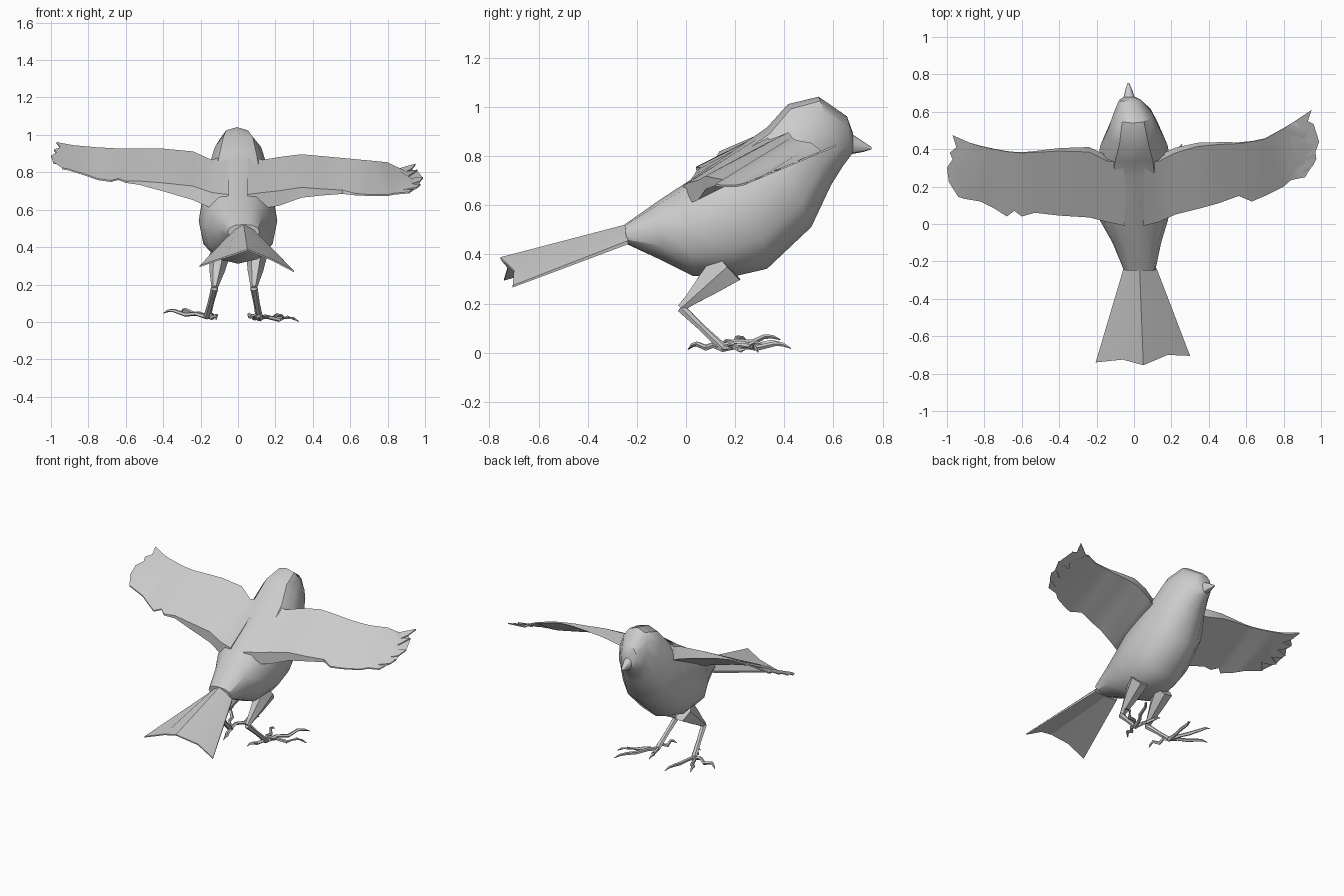
import bpy, bmesh, math
from mathutils import Vector

if "Cube" in bpy.data.objects:
    bpy.data.objects.remove(bpy.data.objects["Cube"])

grey = bpy.data.materials.new("plain_grey")
grey.diffuse_color = (0.6, 0.6, 0.6, 1)
grey.use_nodes = True
grey.node_tree.nodes["Principled BSDF"].inputs["Base Color"].default_value = grey.diffuse_color


def finish(name, bm, angle=40):
    bmesh.ops.recalc_face_normals(bm, faces=bm.faces[:])
    me = bpy.data.meshes.new(name)
    bm.to_mesh(me)
    bm.free()
    me.materials.append(grey)
    me.shade_smooth()
    me.set_sharp_from_angle(angle=math.radians(angle))
    ob = bpy.data.objects.new(name, me)
    bpy.context.collection.objects.link(ob)
    return ob


def loft(name, rings, angle=40):
    """Skin closed rings of equal length and cap both ends."""
    bm = bmesh.new()
    vs = [[bm.verts.new(p) for p in r] for r in rings]
    n = len(vs[0])
    for a, b in zip(vs, vs[1:]):
        for i in range(n):
            j = (i + 1) % n
            bm.faces.new((a[i], a[j], b[j], b[i]))
    bm.faces.new(vs[0])
    bm.faces.new(vs[-1][::-1])
    return finish(name, bm, angle)


def slab(name, top, bottom, faces, outline, angle=30):
    """Thin solid from matching top and bottom points."""
    bm = bmesh.new()
    t = [bm.verts.new(p) for p in top]
    b = [bm.verts.new(p) for p in bottom]
    for f in faces:
        bm.faces.new([t[i] for i in f])
        bm.faces.new([b[i] for i in reversed(f)])
    for i, j in zip(outline, outline[1:] + outline[:1]):
        bm.faces.new((t[i], t[j], b[j], b[i]))
    bmesh.ops.triangulate(bm, faces=[f for f in bm.faces if len(f.verts) > 4])
    return finish(name, bm, angle)


# Body, head: back point (y, z), belly point (y, z), half width, centre x
sections = [
    (-.25, .53, -.24, .45, .085, .03),
    (-.10, .635, -.10, .385, .13, .015),
    (.00, .70, .03, .32, .18, 0),
    (.12, .78, .20, .32, .21, 0),
    (.25, .87, .33, .35, .20, 0),
    (.33, .925, .51, .52, .18, 0),
    (.415, 1.02, .59, .69, .14, 0),
    (.54, 1.05, .64, .77, .105, -.005),
    (.655, .97, .67, .81, .06, -.02),
    (.68, .90, .68, .82, .03, -.025),
]
N = 12


def section_ring(s):
    ty, tz, by, bz, w, cx = s
    ring = []
    for k in range(N):
        a = 2 * math.pi * k / N
        c, d = math.cos(a), math.sin(a)
        c = math.copysign(abs(c) ** .9, c)
        d = math.copysign(abs(d) ** .85, d)
        u = (1 - c) / 2
        ring.append((cx + w * d, ty + (by - ty) * u, tz + (bz - tz) * u))
    return ring


loft("body", [section_ring(s) for s in sections], 35)

# Beak
loft("beak", [section_ring(s) for s in (
    (.665, .905, .665, .815, .034, -.025),
    (.715, .872, .72, .825, .018, -.028),
    (.755, .845, .755, .836, .004, -.03))], 35)

# Tail: ridged fan with a shallow notch on each side
base = [(-.055, -.235, .465), (-.015, -.24, .505), (.03, -.245, .53), (.08, -.24, .505), (.12, -.235, .465)]
tip = [(-.205, -.74, .31), (-.06, -.725, .36), (.05, -.755, .397), (.18, -.70, .345), (.30, -.705, .282)]
top = base + tip
under = [(x, y, .45) for x, y, z in base] + [(x, y, z - .008) for x, y, z in tip]
slab("tail", top, under, [(i, i + 1, i + 6, i + 5) for i in range(4)],
     [0, 1, 2, 3, 4, 9, 8, 7, 6, 5])


# Wings: stations of x, leading y z, trailing y z, thickness; then feather tips
def wing(name, stations, tips):
    n = len(stations)
    top = [(s[0], s[1], s[2]) for s in stations] + [(s[0], s[3], s[4]) for s in stations]
    low = [(s[0], s[1] + .35 * s[5], s[2] - s[5]) for s in stations]
    low += [(s[0], s[3], s[4] - s[5]) for s in stations]
    top += tips
    low += [(x, y, z - .008) for x, y, z in tips]
    faces = [(i, i + 1, n + i + 1, n + i) for i in range(n - 1)]
    fan = list(range(2 * n, 2 * n + len(tips)))
    faces.append([n - 1] + fan + [2 * n - 1])
    outline = list(range(n)) + fan + list(range(2 * n - 1, n - 1, -1))
    slab(name, top, low, faces, outline)


def slope_tips(points, y0, z0):
    return [(x, y, z0 + .42 * (y - y0)) for x, y in points]


wing("right_wing", [
    (.05, .33, .905, -.01, .69, .06),
    (.13, .335, .875, .01, .70, .085),
    (.22, .38, .89, .05, .71, .08),
    (.34, .415, .905, .08, .728, .055),
    (.45, .425, .895, .11, .72, .035),
    (.56, .43, .885, .15, .713, .02),
    (.63, .44, .878, .12, .695, .01),
    (.70, .455, .872, .15, .69, .008),
    (.80, .51, .862, .20, .69, .008),
], slope_tips([(.86, .55), (.95, .61), (.93, .55), (.90, .51), (.96, .535), (.91, .455),
               (.89, .42), (.99, .44), (.97, .385), (.90, .34), (.975, .35), (.955, .31),
               (.88, .275), (.935, .285), (.915, .25), (.84, .235)], .61, .855))

wing("left_wing", [
    (-.05, .33, .905, -.01, .69, .06),
    (-.14, .335, .875, .01, .70, .085),
    (-.24, .385, .92, .035, .735, .075),
    (-.40, .39, .935, .045, .752, .045),
    (-.53, .383, .936, .06, .762, .02),
    (-.60, .38, .935, .04, .762, .01),
    (-.64, .383, .936, .07, .775, .008),
    (-.68, .387, .938, .04, .765, .008),
    (-.75, .40, .942, .085, .775, .008),
    (-.82, .415, .948, .12, .80, .008),
], slope_tips([(-.88, .435), (-.97, .475), (-.95, .41), (-.91, .37), (-.985, .38), (-.97, .345),
               (-.92, .315), (-1.0, .30), (-.98, .27), (-.92, .255), (-.99, .225), (-.96, .205),
               (-.89, .195), (-.94, .145), (-.91, .135)], .475, .97))


# Tapered limb along a path: points are x, y, z, radius in x, radius along the side
def limb(name, path, sides=6):
    pts = [Vector(p[:3]) for p in path]
    rings = []
    for i, p in enumerate(path):
        d = (pts[min(i + 1, len(pts) - 1)] - pts[max(i - 1, 0)]).normalized()
        ref = Vector((1, 0, 0)) if abs(d.x) < .8 else Vector((0, 1, 0))
        u = (ref - d * ref.dot(d)).normalized()
        v = d.cross(u)
        rings.append([pts[i] + u * p[3] * math.cos(a) + v * p[4] * math.sin(a)
                      for a in (2 * math.pi * k / sides for k in range(sides))])
    return loft(name, rings)


def toe(name, start, end):
    # Knuckled toe that ends in a claw
    a, b = Vector(start), Vector(end)
    side = Vector((-(b - a).y, (b - a).x, 0)).normalized()
    path = []
    for t, bump, sway, r in ((0, 0, 0, .014), (.25, .012, .010, .011), (.5, .0, -.006, .012),
                             (.75, .016, .010, .010), (.88, .012, .0, .008), (1, -.004, -.008, .002)):
        p = a.lerp(b, t) + side * sway
        path.append((p.x, p.y, p.z + bump, r, r))
    limb(name, path, 5)


# Legs and feet: hip, knee, ankle and toe ends for each side
legs = {
    "right": ((.10, .17, .36), (.085, -.02, .19), (.115, .15, .025),
              [(.32, .30, .015), (.25, .43, .03), (.05, .32, .035), (.07, .01, .03)]),
    "left": ((-.10, .17, .36), (-.125, -.02, .19), (-.165, .15, .035),
             [(-.40, .24, .06), (-.31, .38, .065), (-.13, .41, .035), (-.11, .01, .025)]),
}
for side, (hip, knee, ankle, toes) in legs.items():
    h, k = Vector(hip), Vector(knee)
    m = h.lerp(k, .45)
    limb(side + "_thigh", [(*h, .055, .085), (*m, .042, .055), (*h.lerp(k, .8), .026, .028),
                           (*k, .017, .018)])
    limb(side + "_shank", [(*k, .02, .02), (*k.lerp(Vector(ankle), .5), .017, .014),
                           (*ankle, .02, .016)])
    for i, end in enumerate(toes):
        toe(f"{side}_toe_{i + 1}", ankle, end)

# Rest the claws on the ground
bpy.context.view_layer.update()
low = min(v.co.z for o in bpy.data.objects for v in o.data.vertices)
for o in bpy.data.objects:
    o.location.z -= low
